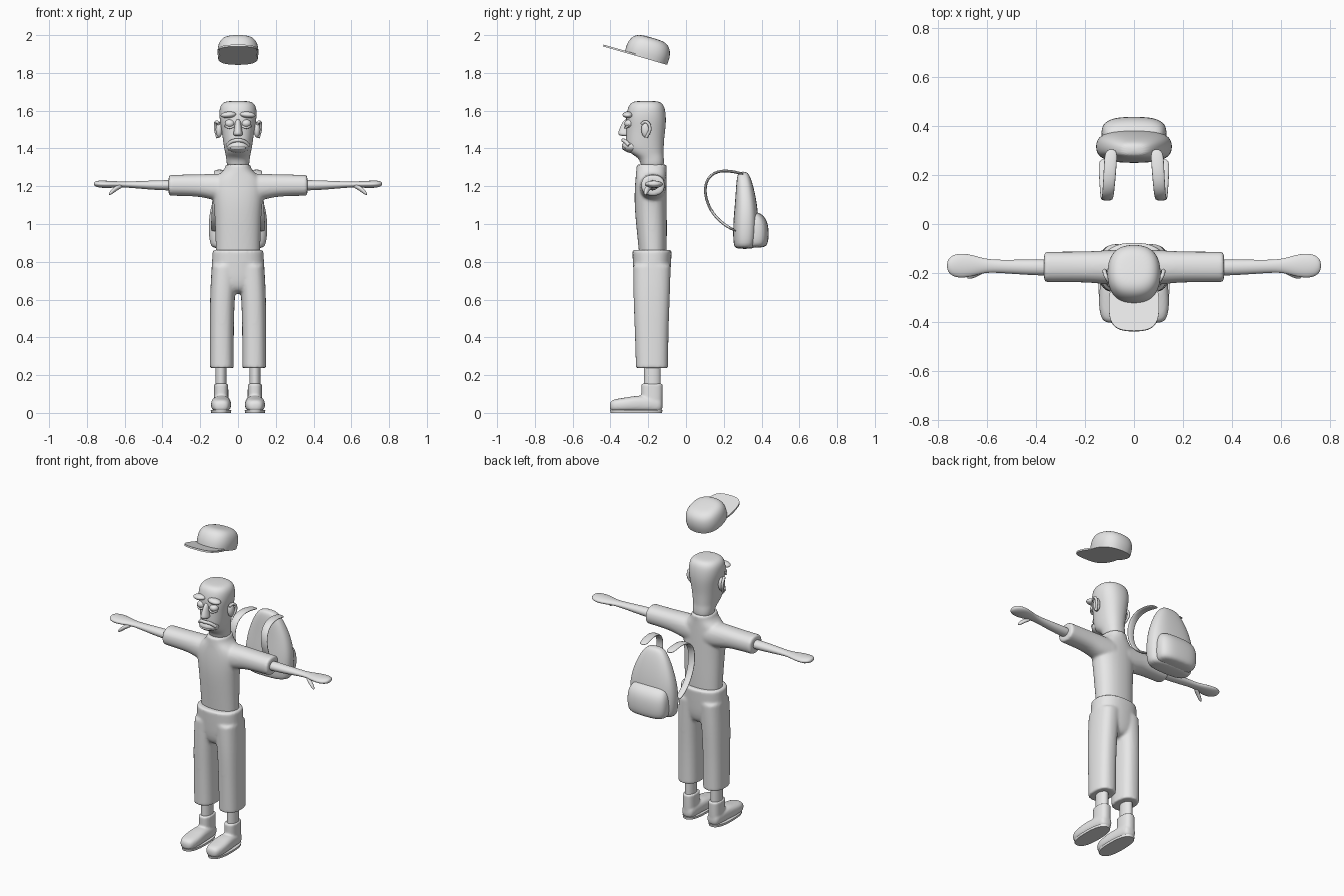
import bpy
import bmesh
import math
from mathutils import Matrix

if "Cube" in bpy.data.objects:
    bpy.data.objects.remove(bpy.data.objects["Cube"], do_unlink=True)

grey = bpy.data.materials.new("plain_grey")
grey.use_nodes = True
grey.diffuse_color = (0.8, 0.8, 0.8, 1)
grey.node_tree.nodes["Principled BSDF"].inputs["Base Color"].default_value = grey.diffuse_color


def loft(bm, axis, rings, power=2.0, crisp=(), segments=20):
    """Skin rounded sections (position, centre a, centre b, radius a, radius b)."""
    crease = bm.edges.layers.float.get("crease_edge") or bm.edges.layers.float.new("crease_edge")
    rows = []
    for t, ca, cb, ra, rb in rings:
        row = []
        for i in range(segments):
            angle = math.tau * i / segments
            c, s = math.cos(angle), math.sin(angle)
            a = ca + ra * math.copysign(abs(c) ** (2 / power), c)
            b = cb + rb * math.copysign(abs(s) ** (2 / power), s)
            point = {"x": (t, a, b), "y": (a, t, b), "z": (a, b, t)}[axis]
            row.append(bm.verts.new(point))
        rows.append(row)
    faces = [bm.faces.new(rows[0]), bm.faces.new(rows[-1])]
    for low, high in zip(rows, rows[1:]):
        for i in range(segments):
            j = (i + 1) % segments
            faces.append(bm.faces.new((low[i], low[j], high[j], high[i])))
    for index in crisp:
        for edge in faces[index].edges:
            edge[crease] = 1.0
            edge.smooth = False
    bmesh.ops.recalc_face_normals(bm, faces=faces)


def ellipsoid(bm, centre, radii, tilt=0.0):
    matrix = Matrix.Translation(centre) @ Matrix.Rotation(tilt, 4, "Y") @ Matrix.Diagonal((*radii, 1))
    bmesh.ops.create_uvsphere(bm, u_segments=24, v_segments=16, radius=1, matrix=matrix)


def finish(name, bm, mirror=False, subdivide=0, blend=0.0):
    mesh = bpy.data.meshes.new(name)
    for face in bm.faces:
        face.smooth = True
    bm.to_mesh(mesh)
    bm.free()
    mesh.materials.append(grey)
    obj = bpy.data.objects.new(name, mesh)
    bpy.context.collection.objects.link(obj)
    if subdivide:
        obj.modifiers.new("rounding", "SUBSURF").levels = subdivide
        obj.modifiers["rounding"].render_levels = subdivide
    if blend:
        fuse = obj.modifiers.new("fuse", "REMESH")
        fuse.mode = "VOXEL"
        fuse.voxel_size = blend
        fuse.use_smooth_shade = True
        soften = obj.modifiers.new("soften", "SMOOTH")
        soften.factor = 0.5
        soften.iterations = 6
    if mirror:
        obj.modifiers.new("other_side", "MIRROR")
    return obj


def part(name, axis, rings, power=2.0, crisp=(), mirror=False):
    bm = bmesh.new()
    loft(bm, axis, rings, power, crisp)
    return finish(name, bm, mirror, subdivide=2)


def ball(name, centre, radii, tilt=0.0, mirror=True):
    bm = bmesh.new()
    ellipsoid(bm, centre, radii, tilt)
    return finish(name, bm, mirror)


def tube(name, points, radius):
    curve = bpy.data.curves.new(name, "CURVE")
    curve.dimensions = "3D"
    curve.bevel_depth = radius
    curve.bevel_resolution = 3
    curve.use_fill_caps = True
    spline = curve.splines.new("BEZIER")
    spline.bezier_points.add(len(points) - 1)
    for knot, point in zip(spline.bezier_points, points):
        knot.co = point
        knot.handle_left_type = knot.handle_right_type = "AUTO"
    curve.materials.append(grey)
    bpy.context.collection.objects.link(bpy.data.objects.new(name, curve))


# Shirt: torso and both sleeves fused into one soft form
bm = bmesh.new()
loft(bm, "z", [(.83, 0, -.175, .118, .073), (.95, 0, -.18, .121, .08), (1.1, 0, -.188, .127, .087),
               (1.2, 0, -.187, .145, .085), (1.25, 0, -.185, .12, .082),
               (1.28, 0, -.184, .075, .081), (1.315, 0, -.182, .065, .08)], 2.3, (0, 1))
for side in (-1, 1):
    loft(bm, "x", [(side * .05, -.178, 1.19, .075, .075), (side * .14, -.176, 1.197, .068, .07),
                   (side * .2, -.175, 1.205, .063, .058), (side * .367, -.175, 1.205, .063, .056)],
         2.3, (0, 1))
finish("shirt", bm, subdivide=2, blend=.008)

# Trousers: hips fused with two straight legs
bm = bmesh.new()
loft(bm, "z", [(.63, 0, -.18, .09, .07), (.68, 0, -.18, .135, .093), (.75, 0, -.18, .142, .1),
               (.863, 0, -.18, .136, .106)], 2.4, (1,))
for side in (-1, 1):
    loft(bm, "z", [(.237, side * .086, -.18, .064, .086), (.45, side * .086, -.182, .064, .09),
                   (.62, side * .083, -.182, .066, .098), (.78, side * .07, -.18, .07, .1)],
         2.5, (0, 1))
finish("trousers", bm, subdivide=2, blend=.008)

# Bare ankles, boots and soles
part("ankles", "z", [(.1, .09, -.178, .03, .045), (.28, .09, -.178, .03, .045)], mirror=True, crisp=(0, 1))
bm = bmesh.new()
loft(bm, "z", [(.02, .089, -.18, .039, .055), (.09, .089, -.18, .038, .058),
               (.155, .089, -.18, .038, .058)], 2.5, (0, 1))
loft(bm, "y", [(-.405, .09, .035, .028, .024), (-.38, .09, .04, .048, .034), (-.32, .09, .043, .056, .038),
               (-.25, .089, .05, .05, .045), (-.16, .088, .045, .043, .04),
               (-.122, .088, .04, .034, .034)], 2.7)
finish("boots", bm, mirror=True, subdivide=2, blend=.006)
part("boot_soles", "z", [(0, .09, -.263, .053, .138), (.014, .09, -.263, .055, .14)],
     2.5, (0, 1), mirror=True)

# Arms with mitten hands and thumbs
part("arms", "x", [(.3, -.178, 1.205, .034, .029), (.42, -.177, 1.205, .033, .027),
                   (.55, -.173, 1.208, .026, .018), (.61, -.17, 1.209, .028, .015),
                   (.66, -.17, 1.21, .045, .018), (.71, -.17, 1.21, .052, .02),
                   (.745, -.17, 1.212, .042, .018), (.764, -.17, 1.213, .02, .01)], mirror=True)
part("thumbs", "x", [(.61, -.185, 1.203, .014, .01), (.64, -.2, 1.193, .015, .014),
                     (.665, -.212, 1.173, .013, .015), (.684, -.217, 1.158, .006, .008)], mirror=True)

# Head and neck
part("head", "z", [(1.28, 0, -.178, .058, .062), (1.345, 0, -.178, .062, .062),
                   (1.37, 0, -.205, .067, .086), (1.4, 0, -.217, .074, .1),
                   (1.45, 0, -.217, .081, .102), (1.51, 0, -.212, .09, .105),
                   (1.56, 0, -.212, .1, .108), (1.615, 0, -.21, .1, .1),
                   (1.642, 0, -.21, .084, .084), (1.652, 0, -.21, .055, .055)], 2.3)

# Facial features
part("nose", "z", [(1.465, 0, -.315, .02, .03), (1.475, 0, -.325, .027, .038),
                   (1.5, 0, -.32, .02, .034), (1.56, 0, -.305, .014, .024)])
ball("eyeballs", (.043, -.3, 1.532), (.027, .026, .022))
ball("eyebrows", (.051, -.308, 1.578), (.041, .028, .017), tilt=.08)
ball("muzzle", (0, -.285, 1.412), (.062, .054, .036), mirror=False)
ball("lower_lip", (0, -.322, 1.402), (.042, .018, .011), mirror=False)
tube("moustache", [(-.056, -.3, 1.415), (-.034, -.32, 1.436), (0, -.333, 1.443),
                   (.034, -.32, 1.436), (.056, -.3, 1.415)], .01)
for side, label in ((1, "left"), (-1, "right")):
    tube(label + "_eye_bag", [(side * .018, -.313, 1.52), (side * .043, -.32, 1.51),
                              (side * .068, -.302, 1.52)], .006)
    tube(label + "_ear_rim", [(side * .102, -.235, 1.53), (side * .115, -.212, 1.541),
                              (side * .12, -.191, 1.51), (side * .108, -.21, 1.457)], .008)
ball("ears", (.1, -.213, 1.5), (.018, .024, .042))

# Cap floating above the head, tipped back
tilted = [
    part("cap_crown", "z", [(0, 0, 0, .106, .118), (.04, 0, 0, .112, .122), (.085, 0, 0, .104, .11),
                            (.108, 0, 0, .082, .084), (.116, 0, 0, .05, .05)], 2.4, (0,)),
    part("cap_brim", "z", [(0, 0, -.125, .104, .112), (.01, 0, -.125, .104, .112)], 3, (0, 1)),
]
for obj in tilted:
    obj.location = (0, -.212, 1.875)
    obj.rotation_euler.x = -.28

# Backpack body and front pocket
part("backpack_body", "z", [(.868, 0, .31, .125, .045), (.885, 0, .313, .152, .064),
                            (1.0, 0, .317, .16, .069), (1.1, 0, .318, .145, .06),
                            (1.19, 0, .312, .11, .048), (1.25, 0, .305, .075, .036),
                            (1.278, 0, .302, .04, .022)], 2.7)
part("backpack_pocket", "z", [(.874, 0, .36, .105, .05), (.89, 0, .37, .133, .068),
                              (.99, 0, .372, .136, .068), (1.04, 0, .362, .122, .056),
                              (1.066, 0, .345, .095, .034)], 2.8)

# Shoulder straps: flat ribbons given thickness
path = [(.31, 1.262), (.25, 1.279), (.18, 1.284), (.125, 1.258), (.099, 1.205),
        (.104, 1.13), (.14, 1.055), (.2, .995), (.27, .96)]
bm = bmesh.new()
edges = []
for i, (y, z) in enumerate(path):
    middle = .092 + .035 * i / (len(path) - 1)
    half = .029 - .001 * i
    edges.append([bm.verts.new((middle + k * half, y, z)) for k in (-1, 1)])
for (a, b), (c, d) in zip(edges, edges[1:]):
    bm.faces.new((a, b, d, c))
straps = finish("backpack_straps", bm)
thick = straps.modifiers.new("thickness", "SOLIDIFY")
thick.thickness = .016
thick.offset = 0
straps.modifiers.new("rounding", "SUBSURF").levels = 2
straps.modifiers.new("other_side", "MIRROR")
